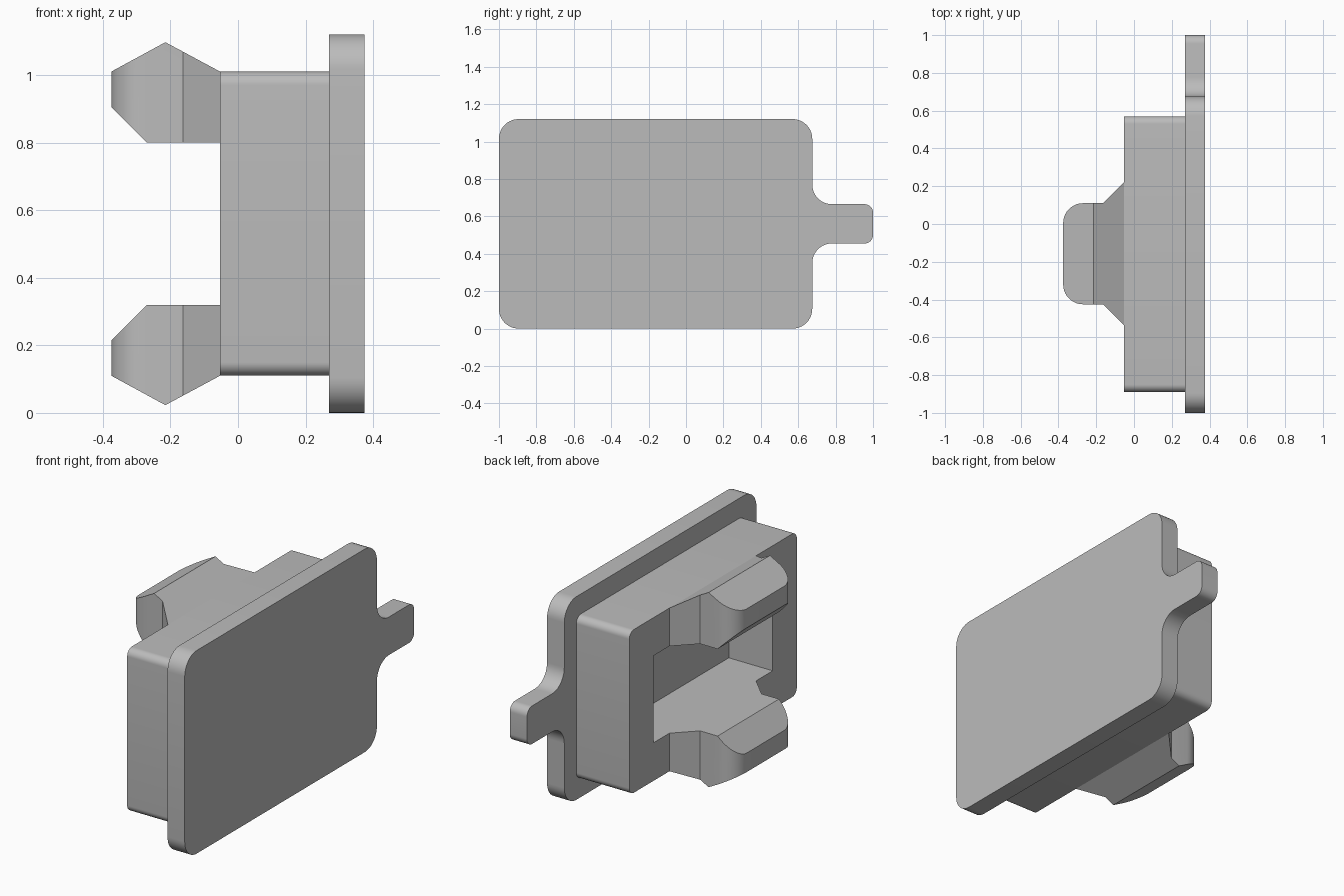
import bpy
import bmesh
import math
from mathutils import Vector

cube = bpy.data.objects.get("Cube")
if cube:
    bpy.data.objects.remove(cube, do_unlink=True)

grey = bpy.data.materials.new("plain grey")
grey.use_nodes = True
grey.diffuse_color = (0.5, 0.5, 0.5, 1)
grey.node_tree.nodes["Principled BSDF"].inputs["Base Color"].default_value = (0.5, 0.5, 0.5, 1)

MID_Z = 0.56      # height of the mirror plane
BODY_X = -0.053   # open face of the body
PLATE_X = 0.27    # inner face of the plate
END_X = 0.375


def rounded(corners, steps=10):
    """Outline from (u, v, radius) corners, each filleted with an arc."""
    out = []
    for i, (u, v, r) in enumerate(corners):
        p = Vector((u, v))
        if r == 0:
            out.append(p)
            continue
        a = (Vector(corners[i - 1][:2]) - p).normalized()
        b = (Vector(corners[(i + 1) % len(corners)][:2]) - p).normalized()
        half = a.angle(b) / 2
        centre = p + (a + b).normalized() * (r / math.sin(half))
        start = p + a * (r / math.tan(half)) - centre
        end = p + b * (r / math.tan(half)) - centre
        sweep = start.angle(end)
        for k in range(steps + 1):
            t = k / steps
            out.append(centre + (start * math.sin((1 - t) * sweep)
                                 + end * math.sin(t * sweep)) / math.sin(sweep))
    return out


def prism(name, outline, axis, low, high):
    """Extrude an outline along the x, y or z axis."""
    place = {"x": lambda u, v, w: (w, u, v),
             "y": lambda u, v, w: (u, w, v),
             "z": lambda u, v, w: (u, v, w)}[axis]
    bm = bmesh.new()
    face = bm.faces.new([bm.verts.new(place(p[0], p[1], low)) for p in outline])
    grown = bmesh.ops.extrude_face_region(bm, geom=[face])["geom"]
    offset = Vector(place(0, 0, high - low))
    bmesh.ops.translate(bm, vec=offset,
                        verts=[g for g in grown if isinstance(g, bmesh.types.BMVert)])
    bmesh.ops.recalc_face_normals(bm, faces=bm.faces)
    mesh = bpy.data.meshes.new(name)
    bm.to_mesh(mesh)
    bm.free()
    mesh.materials.append(grey)
    ob = bpy.data.objects.new(name, mesh)
    bpy.context.collection.objects.link(ob)
    return ob


def activate(ob):
    bpy.ops.object.select_all(action="DESELECT")
    ob.select_set(True)
    bpy.context.view_layer.objects.active = ob


def cut(ob, tool, operation):
    """Apply a boolean and remove the tool."""
    activate(ob)
    mod = ob.modifiers.new("cut", "BOOLEAN")
    mod.object, mod.operation, mod.solver = tool, operation, "EXACT"
    bpy.ops.object.modifier_apply(modifier=mod.name)
    bpy.data.objects.remove(tool, do_unlink=True)


def box_outline(u0, u1, v0, v1, r=0):
    return rounded([(u0, v0, r), (u1, v0, r), (u1, v1, r), (u0, v1, r)])


# Cover plate with a pull tab
R = 0.105
tab_low, tab_high = MID_Z - R, MID_Z + R
plate = prism("cover_plate", rounded([
    (-1, 0, R), (0.675, 0, R),
    (0.675, tab_low, R), (1, tab_low, 0.045),
    (1, tab_high, 0.045), (0.675, tab_high, R),
    (0.675, 2 * MID_Z, R), (-1, 2 * MID_Z, R)]), "x", PLATE_X, END_X)

# Plug body with an open pocket
body = prism("plug_body", box_outline(-0.89, 0.57, 0.11, 1.01, 0.04), "x", BODY_X, PLATE_X)
pocket = prism("pocket_cutter", box_outline(-0.68, 0.36, 0.32, 0.80), "x", -0.2, 0.215)
cut(body, pocket, "DIFFERENCE")

# Snap clips: hooked side profile trimmed by a flared, rounded plan
hook = [(BODY_X, 1.01), (-0.215, 1.097), (-END_X, 1.01),
        (-END_X, 0.905), (-0.27, 0.80), (BODY_X, 0.80)]
plan = rounded([(BODY_X, 0.22, 0), (-0.163, 0.11, 0), (-END_X, 0.11, R),
                (-END_X, -0.425, R), (-0.163, -0.425, 0), (BODY_X, -0.535, 0)])
clips = []
for name, flip in (("upper_clip", False), ("lower_clip", True)):
    side = [(x, 2 * MID_Z - z if flip else z) for x, z in hook]
    clip = prism(name, side, "y", -0.7, 0.5)
    cut(clip, prism("plan_cutter", plan, "z", -0.2, 1.3), "INTERSECT")
    clips.append(clip)

for ob in [plate, body] + clips:
    activate(ob)
    bpy.ops.object.shade_smooth_by_angle(angle=math.radians(25))
